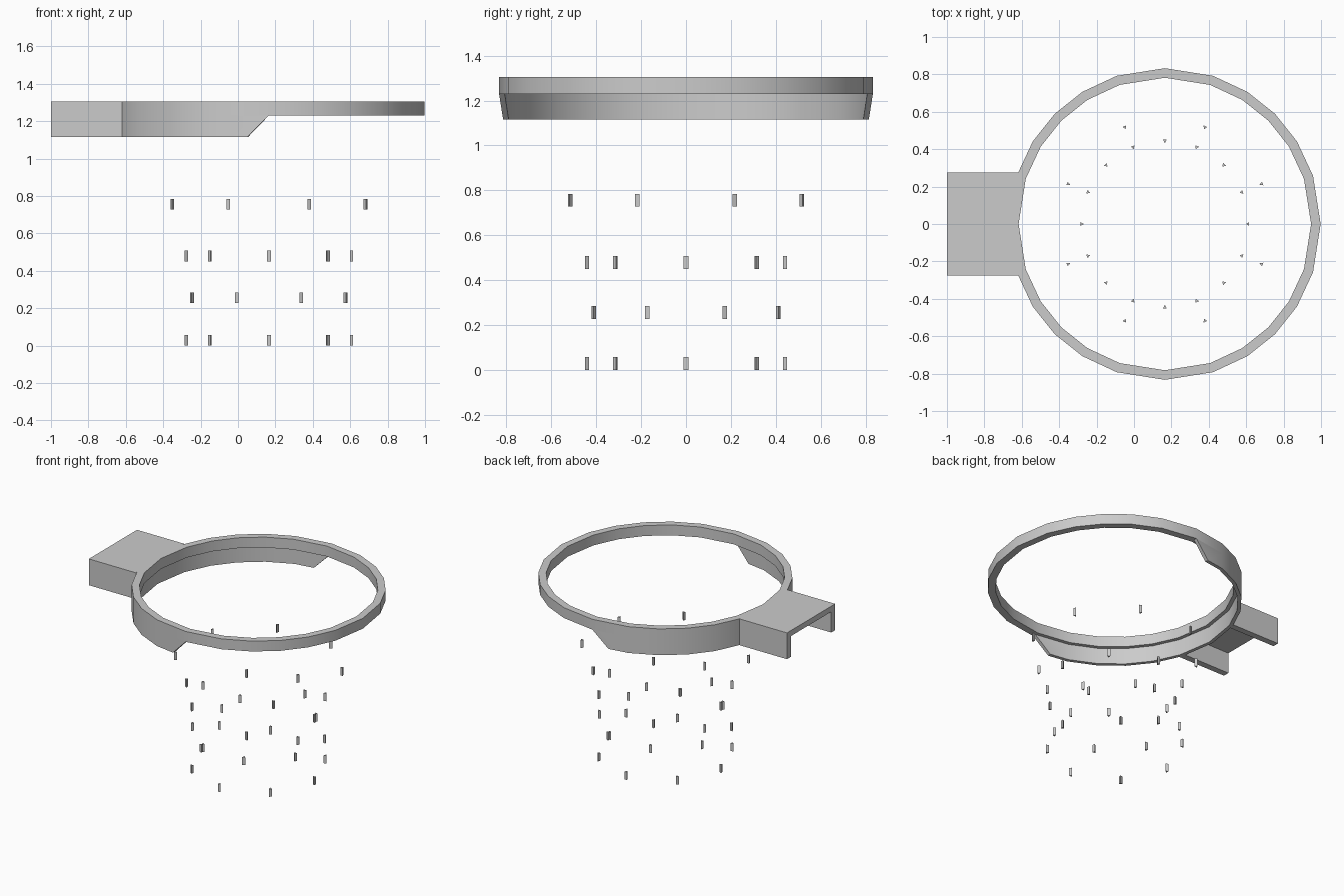
import bpy, bmesh
from math import sin, cos, radians

if "Cube" in bpy.data.objects:
    bpy.data.objects.remove(bpy.data.objects["Cube"])

CX, R_OUT, R_IN, R_FLANGE = 0.165, 0.833, 0.782, 0.808
Z_TOP, Z_RIM, Z_LOW = 1.305, 1.23, 1.115
QUARTER = [0, 18, 32, 45, 58, 72]
ANGLES = [q * 90 + a for q in range(4) for a in QUARTER]


def polar(r, deg):
    return (CX + r * cos(radians(deg)), r * sin(radians(deg)))


def finish(name, bm, smooth=False):
    bmesh.ops.recalc_face_normals(bm, faces=bm.faces)
    me = bpy.data.meshes.new(name)
    bm.to_mesh(me)
    bm.free()
    ob = bpy.data.objects.new(name, me)
    bpy.context.collection.objects.link(ob)
    if smooth:
        bpy.ops.object.select_all(action='DESELECT')
        ob.select_set(True)
        bpy.context.view_layer.objects.active = ob
        bpy.ops.object.shade_smooth_by_angle(angle=radians(30))
    return ob


def sweep(bm, sections, closed):
    # skin a run of four-point cross-sections
    rows = [[bm.verts.new(p) for p in s] for s in sections]
    pairs = list(zip(rows, rows[1:]))
    if closed:
        pairs.append((rows[-1], rows[0]))
    else:
        bm.faces.new(rows[0])
        bm.faces.new(rows[-1])
    for a, b in pairs:
        for i in range(4):
            j = (i + 1) % 4
            bm.faces.new((a[i], a[j], b[j], b[i]))


def prism(bm, pts, z0, z1):
    lo = [bm.verts.new((x, y, z0)) for x, y in pts]
    hi = [bm.verts.new((x, y, z1)) for x, y in pts]
    bm.faces.new(lo)
    bm.faces.new(hi)
    n = len(pts)
    for i in range(n):
        j = (i + 1) % n
        bm.faces.new((lo[i], lo[j], hi[j], hi[i]))


# Rim ring
bm = bmesh.new()
sweep(bm, [[(*polar(r, a), z) for r, z in
            ((R_OUT, Z_RIM), (R_OUT, Z_TOP), (R_IN, Z_TOP), (R_IN, Z_RIM))]
           for a in ANGLES], True)
finish("rim", bm, True)

# Thin reinforcing flange under the rear half, with slanted ends
bm = bmesh.new()
rear = [a for a in ANGLES if 90 <= a <= 270]


def low_point(r, i):
    x, y = polar(r, rear[i])
    if i in (0, len(rear) - 1):
        nx, ny = polar(r, rear[1 if i == 0 else -2])
        x, y = x + (nx - x) * 0.446, y + (ny - y) * 0.446
    return (x, y, Z_LOW)


sweep(bm, [[low_point(R_OUT, i), (*polar(R_OUT, a), Z_RIM),
            (*polar(R_FLANGE, a), Z_RIM), low_point(R_FLANGE, i)]
           for i, a in enumerate(rear)], False)
finish("rear_flange", bm, True)

# Mounting bracket: top plate and two side plates, open underneath
bm = bmesh.new()
W, T = 0.275, 0.045
joint = polar(R_OUT, 162)
prism(bm, [(-1, -W), (-0.62, -W), (joint[0], -joint[1]), polar(R_OUT, 180),
           joint, (-0.62, W), (-1, W)], Z_TOP - 0.04, Z_TOP)
for s in (-1, 1):
    prism(bm, [(-1, s * (W - T)), (-1, s * W), (-0.62, s * W),
               (joint[0], s * joint[1]), (-0.632, s * (W - T))],
          Z_LOW, Z_TOP - 0.04)
finish("mounting_bracket", bm)

# Net knots: four rows of eight small three-sided pegs
ROWS = [(0.445, 0, 0.0), (0.445, 22.5, 0.227), (0.445, 0, 0.45), (0.56, 22.5, 0.727)]
for n, (radius, offset, z) in enumerate(ROWS):
    bm = bmesh.new()
    for k in range(8):
        a = offset + 45 * k
        x, y = polar(radius, a)
        tri = [(x + 0.012 * cos(radians(a + t)), y + 0.012 * sin(radians(a + t)))
               for t in (180, 300, 60)]
        prism(bm, tri, z, z + 0.057)
    finish(f"net_knots_row_{n + 1}", bm)
